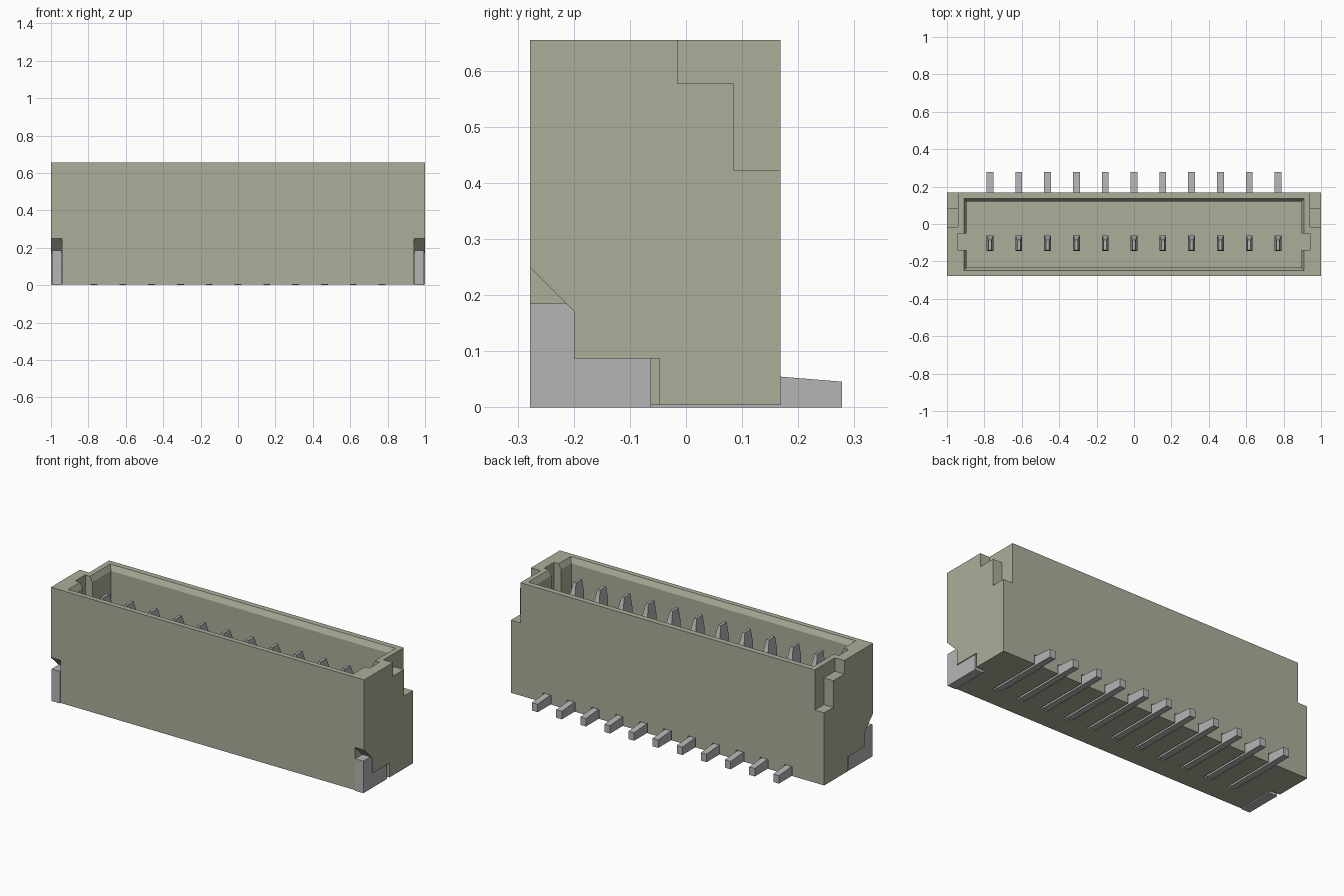
import bpy, bmesh

cube = bpy.data.objects.get("Cube")
if cube:
    bpy.data.objects.remove(cube, do_unlink=True)

# Main dimensions
FRONT, BACK, TOP, BOTTOM = -0.278, 0.168, 0.655, 0.004
FLOOR = 0.13
PINS, PITCH = 11, 0.154


def material(name, rgb, metallic=0.0):
    m = bpy.data.materials.new(name)
    m.use_nodes = True
    m.diffuse_color = (*rgb, 1)
    m.node_tree.nodes["Principled BSDF"].inputs["Base Color"].default_value = (*rgb, 1)
    return m


PLASTIC = material("warm grey plastic", (0.42, 0.42, 0.33))
METAL = material("light grey metal", (0.46, 0.46, 0.465))


def loft(name, rings, mat):
    """Solid through a list of closed rings with equal point counts."""
    bm = bmesh.new()
    loops = [[bm.verts.new(p) for p in ring] for ring in rings]
    n = len(loops[0])
    bm.faces.new(loops[0])
    bm.faces.new(loops[-1])
    for a, b in zip(loops, loops[1:]):
        for i in range(n):
            j = (i + 1) % n
            bm.faces.new((a[i], a[j], b[j], b[i]))
    bmesh.ops.recalc_face_normals(bm, faces=bm.faces)
    mesh = bpy.data.meshes.new(name)
    bm.to_mesh(mesh)
    bm.free()
    mesh.materials.append(mat)
    ob = bpy.data.objects.new(name, mesh)
    bpy.context.collection.objects.link(ob)
    return ob


def rect(x0, x1, y0, y1, z):
    return [(x0, y0, z), (x1, y0, z), (x1, y1, z), (x0, y1, z)]


def box(name, x0, x1, y0, y1, z0, z1, mat):
    return loft(name, [rect(x0, x1, y0, y1, z0), rect(x0, x1, y0, y1, z1)], mat)


def side_plate(name, yz, x0, x1, mat):
    """Side profile in y and z, extruded along x."""
    return loft(name, [[(x, y, z) for y, z in yz] for x in (x0, x1)], mat)


def cut(target, cutter):
    cutter.hide_render = True
    mod = target.modifiers.new("cut", 'BOOLEAN')
    mod.operation = 'DIFFERENCE'
    mod.solver = 'EXACT'
    mod.object = cutter
    bpy.context.view_layer.objects.active = target
    bpy.ops.object.modifier_apply(modifier=mod.name)
    bpy.data.objects.remove(cutter, do_unlink=True)


# Housing block
housing = box("housing", -1, 1, FRONT, BACK, BOTTOM, TOP, PLASTIC)

# Cavity with a key slot in each end wall
half = [(0.895, -0.233), (0.895, -0.14), (0.94, -0.14),
        (0.94, -0.05), (0.895, -0.05), (0.895, 0.12)]
plan = half + [(-x, y) for x, y in reversed(half)]
cut(housing, loft("cavity_cutter", [[(x, y, z) for x, y in plan] for z in (FLOOR, 0.8)], PLASTIC))

# Bevelled lip around the opening
cut(housing, loft("lip_cutter", [rect(-0.895, 0.895, -0.233, 0.12, TOP - 0.03),
                                 rect(-0.91, 0.91, -0.249, 0.136, TOP),
                                 rect(-0.91, 0.91, -0.249, 0.136, 0.8)], PLASTIC))

# Stepped rear corners and front lower recesses at both ends
step = [(-0.015, 0.8), (-0.015, 0.577), (0.085, 0.577), (0.085, 0.423), (0.3, 0.423), (0.3, 0.8)]
recess = [(-0.328, -0.1), (-0.328, 0.3), (-0.2, 0.172), (-0.2, 0.087), (-0.047, 0.087), (-0.047, -0.1)]
for s in (-1, 1):
    for profile in (step, recess):
        cut(housing, side_plate("end_cutter", profile, s * 0.94, s * 1.1, PLASTIC))

# Solder tabs in the recesses
tab = [(FRONT, 0), (FRONT, 0.185), (-0.213, 0.185), (-0.2, 0.172),
       (-0.2, 0.087), (-0.062, 0.087), (-0.062, 0)]
for s, side in ((-1, "right"), (1, "left")):
    side_plate("solder_tab_" + side, tab, s * 0.943, s * 0.995, METAL)

# Contacts: flat tail under the housing and tapered upright blade
tail = [(-0.145, 0), (0.278, 0), (0.278, 0.046), (BACK, 0.055), (-0.145, 0.055)]
W = 0.018
for i in range(PINS):
    x = (i - (PINS - 1) / 2) * PITCH
    cut(housing, box("groove_cutter", x - 0.025, x + 0.025, -0.16, 0.3, -0.1, 0.058, PLASTIC))
    side_plate(f"contact_tail_{i + 1}", tail, x - W, x + W, METAL)
    loft(f"contact_blade_{i + 1}", [rect(x - W, x + W, -0.145, -0.062, 0.05),
                                    rect(x - W, x + W, -0.145, -0.062, 0.53),
                                    rect(x - 0.008, x + 0.008, -0.14, -0.085, 0.605)], METAL)
